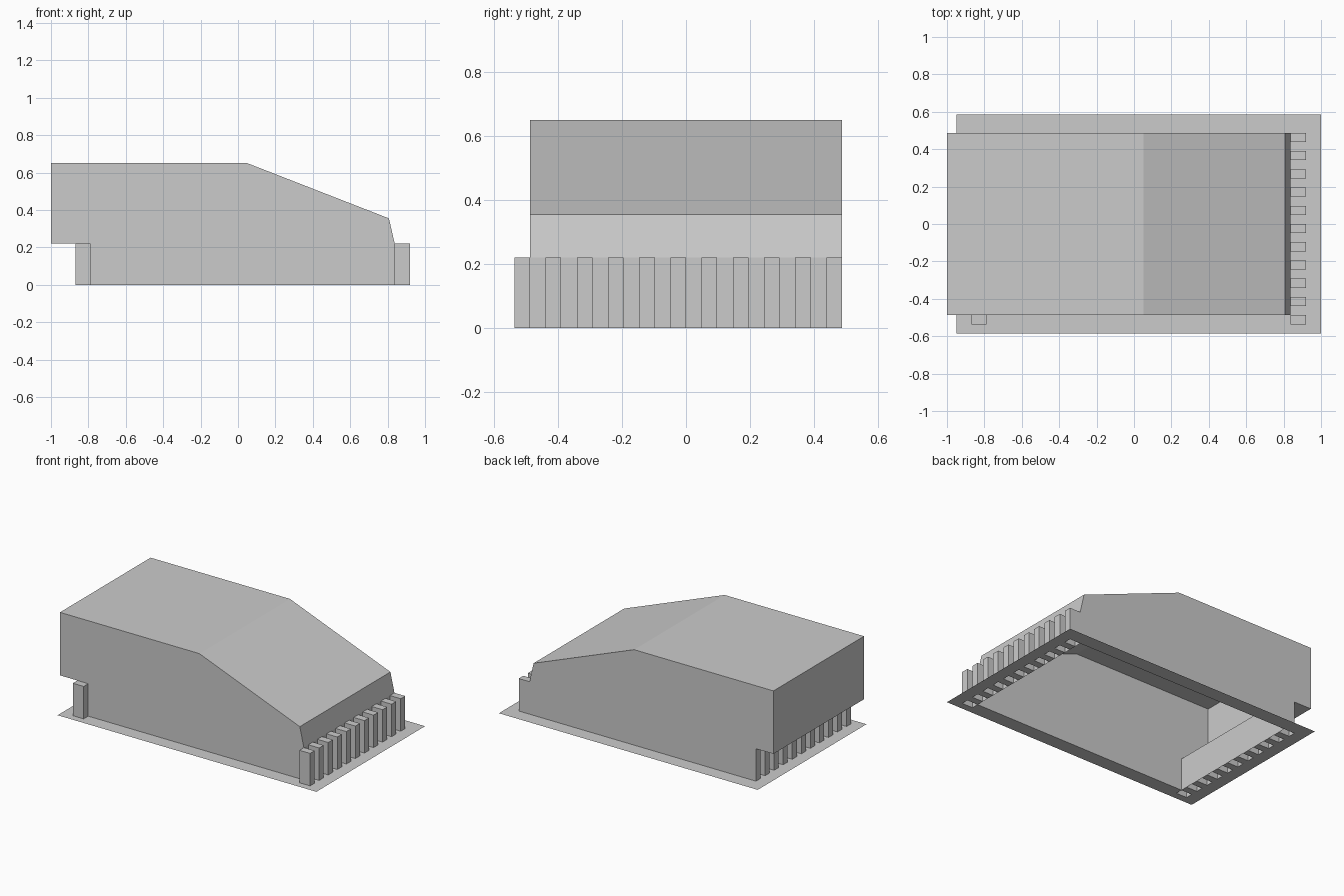
import bpy, bmesh

if "Cube" in bpy.data.objects:
    bpy.data.objects.remove(bpy.data.objects["Cube"])

# Layout grid shared by the plate, posts and body
CX, DX, DY = 0.025, 0.08125, 0.04875
POST_H = 0.221
N = 24


def gx(i):
    return CX + (i - N // 2) * DX


def gy(j):
    return (j - N // 2) * DY


def finish(name, bm, up=False):
    bmesh.ops.remove_doubles(bm, verts=bm.verts, dist=1e-5)
    if not up:
        bmesh.ops.recalc_face_normals(bm, faces=bm.faces)
    mesh = bpy.data.meshes.new(name)
    bm.to_mesh(mesh)
    bm.free()
    obj = bpy.data.objects.new(name, mesh)
    bpy.context.collection.objects.link(obj)
    return obj


def face(bm, pts):
    return bm.faces.new([bm.verts.new(p) for p in pts])


post_rows = range(1, N - 2, 2)

# Thin base plate, open beneath the body and beneath every post
bm = bmesh.new()
xi = [0, 1, 2, N - 2, N - 1, N]
for a, b in zip(xi, xi[1:]):
    for j in range(N):
        under_body = a == 2 and 2 <= j < N - 2
        under_post = a in (1, N - 2) and j in post_rows
        if not (under_body or under_post):
            face(bm, [(gx(a), gy(j), 0), (gx(b), gy(j), 0),
                      (gx(b), gy(j + 1), 0), (gx(a), gy(j + 1), 0)])
finish("base_plate", bm, up=True)

# Hollow body shell with an open bottom
front, back, half = gx(N - 2), gx(2), gy(N - 2)
profile = [(back, 0), (back, POST_H), (-1, POST_H), (-1, 0.65), (0.05, 0.65),
           (0.807, 0.355), (front, POST_H), (front, 0)]
bm = bmesh.new()
for y in (-half, half):
    face(bm, [(x, y, z) for x, z in profile])
for (x0, z0), (x1, z1) in zip(profile, profile[1:]):
    face(bm, [(x0, -half, z0), (x1, -half, z1), (x1, half, z1), (x0, half, z0)])
finish("body_shell", bm)


# Rows of hollow posts at both ends; the body wall closes their inner side
def post(name, i, j):
    x_out, x_in = (gx(i), gx(i + 1)) if i == 1 else (gx(i + 1), gx(i))
    y0, y1, h = gy(j), gy(j + 1), POST_H
    bm = bmesh.new()
    face(bm, [(x_out, y0, 0), (x_out, y1, 0), (x_out, y1, h), (x_out, y0, h)])
    for y in (y0, y1):
        face(bm, [(x_in, y, 0), (x_out, y, 0), (x_out, y, h), (x_in, y, h)])
    if i != 1 or j == 1:  # under the overhang the body already closes the top
        face(bm, [(x_in, y0, h), (x_out, y0, h), (x_out, y1, h), (x_in, y1, h)])
    if j == 1:  # corner post stands clear of the body
        face(bm, [(x_in, y0, 0), (x_in, y1, 0), (x_in, y1, h), (x_in, y0, h)])
    finish(name, bm)


for n, j in enumerate(post_rows):
    post(f"rear_post_{n}", 1, j)
    post(f"nose_post_{n}", N - 2, j)
